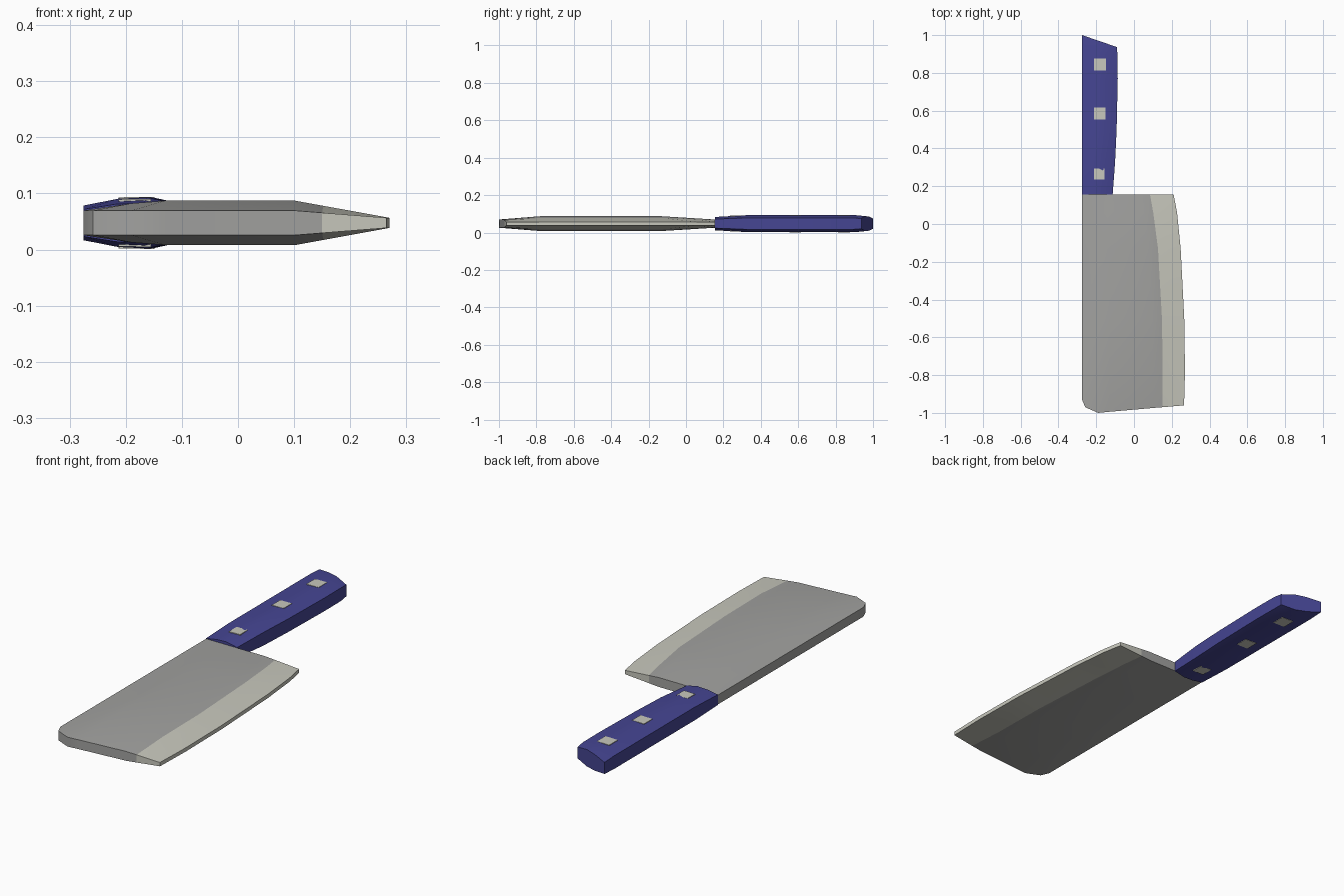
import bpy, bmesh, math

if "Cube" in bpy.data.objects:
    bpy.data.objects.remove(bpy.data.objects["Cube"])

MID = 0.0475  # height of the knife's mid plane


def material(name, rgb):
    m = bpy.data.materials.new(name)
    m.diffuse_color = (*rgb, 1)
    m.use_nodes = True
    m.node_tree.nodes["Principled BSDF"].inputs["Base Color"].default_value = m.diffuse_color
    return m


steel = material("steel", (0.36, 0.36, 0.35))
bright = material("bright_steel", (0.58, 0.58, 0.51))
blue = material("blue_handle", (0.06, 0.06, 0.29))


def interp(x, pts):
    if x <= pts[0][0]:
        return pts[0][1]
    for (a, u), (b, v) in zip(pts, pts[1:]):
        if x <= b:
            return u + (v - u) * (x - a) / (b - a)
    return pts[-1][1]


def slab(name, rows, mats, bright_col=99):
    """Closed slab mirrored about the mid plane from rows of (x, y, half thickness)."""
    bm = bmesh.new()
    top, bot = [[[bm.verts.new((x, y, MID + s * h)) for x, y, h in r] for r in rows] for s in (1, -1)]
    nr, nc = len(rows), len(rows[0])

    def face(vs, col):
        bm.faces.new(vs).material_index = 1 if col >= bright_col else 0

    for i in range(nr - 1):
        for j in range(nc - 1):
            for g in (top, bot):
                face((g[i][j], g[i][j + 1], g[i + 1][j + 1], g[i + 1][j]), j)
        for j in (0, nc - 1):
            face((top[i][j], top[i + 1][j], bot[i + 1][j], bot[i][j]), j)
    for i in (0, nr - 1):
        for j in range(nc - 1):
            face((top[i][j], top[i][j + 1], bot[i][j + 1], bot[i][j]), j)
    bmesh.ops.recalc_face_normals(bm, faces=bm.faces[:])
    me = bpy.data.meshes.new(name)
    bm.to_mesh(me)
    bm.free()
    for m in mats:
        me.materials.append(m)
    ob = bpy.data.objects.new(name, me)
    bpy.context.collection.objects.link(ob)
    bpy.ops.object.select_all(action='DESELECT')
    ob.select_set(True)
    bpy.context.view_layer.objects.active = ob
    bpy.ops.object.shade_smooth_by_angle(angle=math.radians(30))
    return ob


# Blade: station y, ground bevel start x, cutting edge x
EDGE = 0.009
stations = [(-0.96, 0.15, 0.265), (-0.78, 0.152, 0.27), (-0.5, 0.148, 0.266),
            (-0.13, 0.127, 0.247), (0.06, 0.102, 0.228), (0.155, 0.085, 0.21)]
tip_y = [-0.93, -0.97, -1.0, -0.994, -0.974, -0.97, -0.96]
across = [(-0.275, 0.022), (-0.2, 0.034), (-0.13, 0.0395)]
along = [(-0.97, 0.022), (-0.78, 0.0395), (-0.13, 0.0395), (0.155, 0.022)]
rows = []
for i, (y, bx, ex) in enumerate(stations):
    kink = bx - 0.05
    row = []
    for j, x in enumerate([-0.275, -0.258, -0.19, -0.13, kink, bx, ex]):
        yy = tip_y[j] if i == 0 else y
        body = min(interp(x, across), 0.022 if i == 0 else interp(y, along))
        s = interp(x, [(kink, 1), (ex, 0)])
        row.append((x, yy, EDGE + (body - EDGE) * s))
    rows.append(row)
slab("blade", rows, [steel, bright], bright_col=5)

# Handle: station y on the spine side, y on the belly side, belly x, thickness factor
rows = []
for y0, y1, bx, k in [(0.155, 0.155, -0.113, 0.78), (0.33, 0.33, -0.1, 1), (0.5, 0.5, -0.092, 1),
                      (0.77, 0.77, -0.086, 1), (0.93, 0.89, -0.087, 1), (1.0, 0.937, -0.091, 0.88)]:
    rows.append([(-0.275 + f * (bx + 0.275), y0 + f * (y1 - y0), h * k)
                 for f, h in [(0, 0.031), (0.35, 0.043), (0.65, 0.0455), (1, 0.031)]])
slab("handle", rows, [blue])

# Rivets passing through the handle
for n, (x, y, s, h) in enumerate([(-0.184, 0.265, 0.029, 0.043), (-0.181, 0.585, 0.031, 0.0465),
                                  (-0.181, 0.845, 0.032, 0.0465)]):
    slab(f"rivet_{n + 1}", [[(x - s, y + d, h - 0.001), (x + s, y + d, h)] for d in (-s, s)], [bright])
